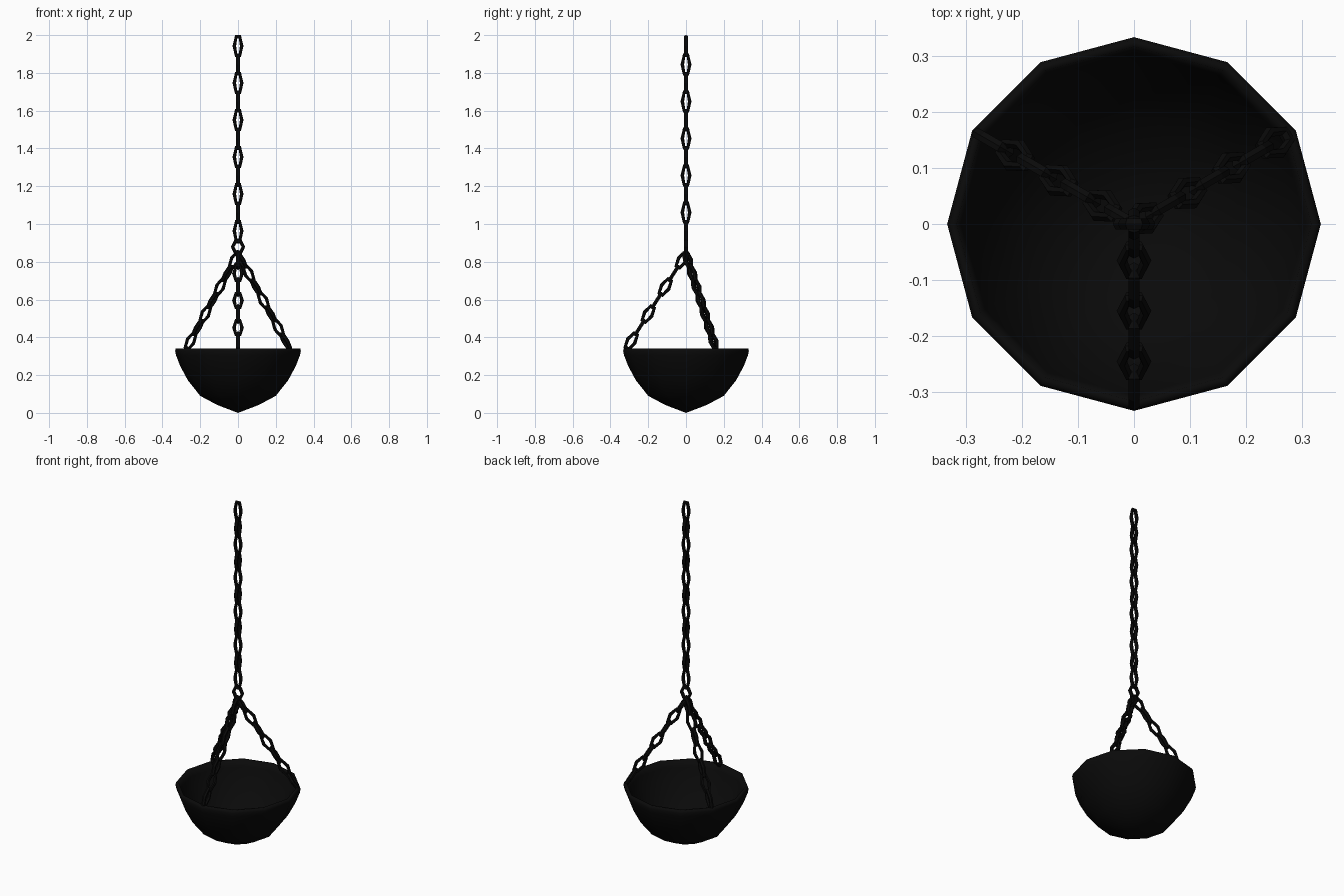
import bpy, bmesh, math
from mathutils import Vector

if "Cube" in bpy.data.objects:
    bpy.data.objects.remove(bpy.data.objects["Cube"])

iron = bpy.data.materials.new("black iron")
iron.diffuse_color = (0.003, 0.003, 0.003, 1)
iron.use_nodes = True
iron.node_tree.nodes["Principled BSDF"].inputs["Base Color"].default_value = iron.diffuse_color


def finish(name, bm):
    bmesh.ops.recalc_face_normals(bm, faces=bm.faces)
    me = bpy.data.meshes.new(name)
    bm.to_mesh(me)
    bm.free()
    me.materials.append(iron)
    ob = bpy.data.objects.new(name, me)
    bpy.context.collection.objects.link(ob)
    return ob


def add_link(bm, centre, along, across, half_len, half_wid, r=0.0095, sides=6):
    """Six-cornered link lying in the plane of 'along' and 'across'."""
    along, across = along.normalized(), across.normalized()
    normal = along.cross(across)
    rings = []
    for i in range(6):
        c, s = math.cos(i * math.pi / 3), math.sin(i * math.pi / 3)
        side = round(s / 0.8660254)
        mid = centre + across * c * (half_wid - r) + along * side * (half_len - r)
        out = across * c * (1 if side == 0 else 1.155) + along * side
        rings.append([bm.verts.new(mid + r * (out * math.cos(j * math.tau / sides)
                                              + normal * 1.15 * math.sin(j * math.tau / sides)))
                      for j in range(sides)])
    for i in range(6):
        a, b = rings[i], rings[(i + 1) % 6]
        for j in range(sides):
            k = (j + 1) % sides
            bm.faces.new((a[j], a[k], b[k], b[j]))


X, Y, Z = Vector((1, 0, 0)), Vector((0, 1, 0)), Vector((0, 0, 1))

# Main hanging chain, links alternate by a quarter turn
bm = bmesh.new()
for i in range(11):
    add_link(bm, Z * (1.942 - 0.098 * i), Z, X if i % 2 == 0 else Y, 0.058, 0.029)
finish("main_chain", bm)

# Ring joining the chains
bm = bmesh.new()
add_link(bm, Z * 0.879, Z, X, 0.038, 0.038)
finish("joining_ring", bm)

# Three chains spreading down to the rim; the right one starts a quarter turn on
for name, deg, turn in (("front", -90, 0), ("right", 30, 1), ("left", 150, 0)):
    a = math.radians(deg)
    radial = Vector((math.cos(a), math.sin(a), 0))
    tangent = Vector((-math.sin(a), math.cos(a), 0))
    along = (radial * 0.045 - Z * 0.0717).normalized()
    bm = bmesh.new()
    for k in range(7):
        centre = radial * (0.02 + 0.045 * k) + Z * (0.81 - 0.0717 * k)
        across = along.cross(tangent) if (k + turn) % 2 == 0 else tangent
        add_link(bm, centre, along, across, 0.0525, 0.031)
    finish(name + "_bowl_chain", bm)

# Twelve-sided hollow bowl: outer profile up, over the lip, inner profile down
outer = [(0.11, 0.042), (0.2, 0.09), (0.265, 0.172), (0.306, 0.248),
         (0.328, 0.305), (0.333, 0.328), (0.329, 0.342)]
inner = [(0.316, 0.342), (0.306, 0.305), (0.286, 0.255), (0.248, 0.185),
         (0.187, 0.108), (0.103, 0.063)]
bm = bmesh.new()
rows = [[bm.verts.new((r * math.cos(i * math.pi / 6), r * math.sin(i * math.pi / 6), z))
         for i in range(12)] for r, z in outer + inner]
bottom, floor = bm.verts.new((0, 0, 0)), bm.verts.new((0, 0, 0.023))
for i in range(12):
    j = (i + 1) % 12
    for a, b in zip(rows, rows[1:]):
        bm.faces.new((a[i], a[j], b[j], b[i]))
    bm.faces.new((bottom, rows[0][j], rows[0][i]))
    bm.faces.new((floor, rows[-1][i], rows[-1][j]))
bowl = finish("bowl", bm)
bpy.context.view_layer.objects.active = bowl
bowl.select_set(True)
bpy.ops.object.shade_smooth_by_angle(angle=math.radians(100))
